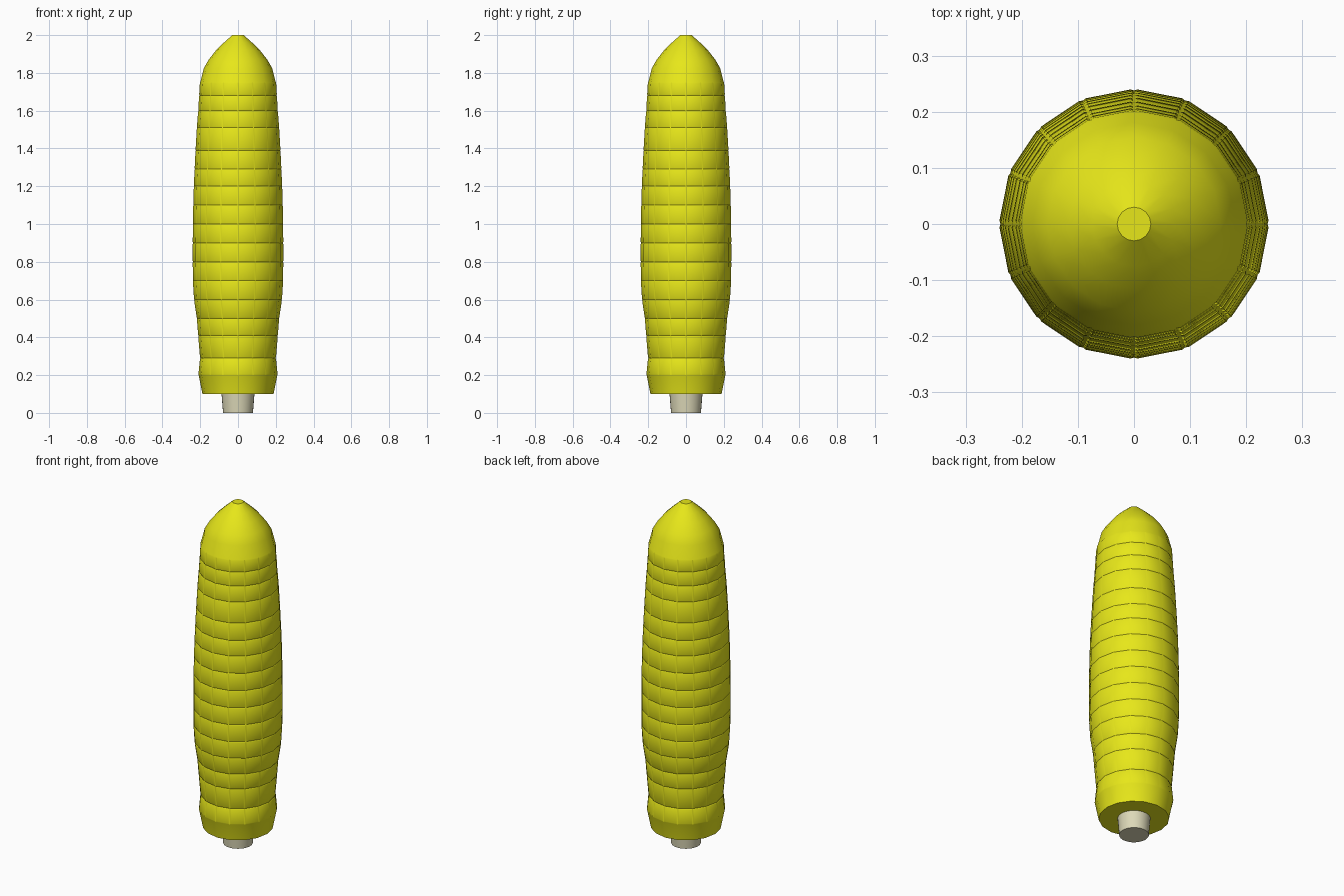
import bpy, bmesh
from math import cos, sin, pi, radians

if "Cube" in bpy.data.objects:
    bpy.data.objects.remove(bpy.data.objects["Cube"])


def lathe(name, profile, sides, color, kernel_rows=None):
    """Closed solid of revolution from (radius, z) pairs, with optional raised kernels."""
    bm = bmesh.new()
    rings = [[bm.verts.new((r * cos(2 * pi * i / sides), r * sin(2 * pi * i / sides), z))
              for i in range(sides)] for r, z in profile]
    kernels = []
    for k, (a, b) in enumerate(zip(rings, rings[1:])):
        for i in range(sides):
            j = (i + 1) % sides
            f = bm.faces.new((a[i], a[j], b[j], b[i]))
            if kernel_rows and kernel_rows[0] <= k < kernel_rows[1]:
                kernels.append(f)
    bm.faces.new(rings[0][::-1])
    bm.faces.new(rings[-1])
    bm.normal_update()
    if kernels:
        bmesh.ops.inset_individual(bm, faces=kernels, thickness=0.008, depth=0.003)
    mesh = bpy.data.meshes.new(name)
    bm.to_mesh(mesh)
    bm.free()
    obj = bpy.data.objects.new(name, mesh)
    bpy.context.collection.objects.link(obj)
    mat = bpy.data.materials.new(name + "_color")
    mat.diffuse_color = color
    mat.use_nodes = True
    mat.node_tree.nodes["Principled BSDF"].inputs["Base Color"].default_value = mat.diffuse_color
    mesh.materials.append(mat)
    bpy.ops.object.select_all(action='DESELECT')
    obj.select_set(True)
    bpy.context.view_layer.objects.active = obj
    bpy.ops.object.shade_smooth_by_angle(angle=radians(35))
    return obj


# cob: sixteen columns of kernels, rounded tip
cob = [(0.188, 0.10), (0.208, 0.20), (0.199, 0.29), (0.209, 0.41), (0.216, 0.50),
       (0.231, 0.60), (0.237, 0.70), (0.238, 0.80), (0.238, 0.90), (0.237, 1.00),
       (0.235, 1.10), (0.232, 1.20), (0.228, 1.29), (0.223, 1.39), (0.216, 1.51),
       (0.209, 1.60), (0.204, 1.68), (0.200, 1.75), (0.181, 1.825), (0.155, 1.87),
       (0.116, 1.92), (0.075, 1.96), (0.030, 2.00)]
lathe("corn_cob", cob, 16, (0.8, 0.8, 0.01, 1), kernel_rows=(1, 17))

# stem
lathe("stem", [(0.079, 0.0), (0.088, 0.11)], 32, (0.72, 0.69, 0.48, 1))
